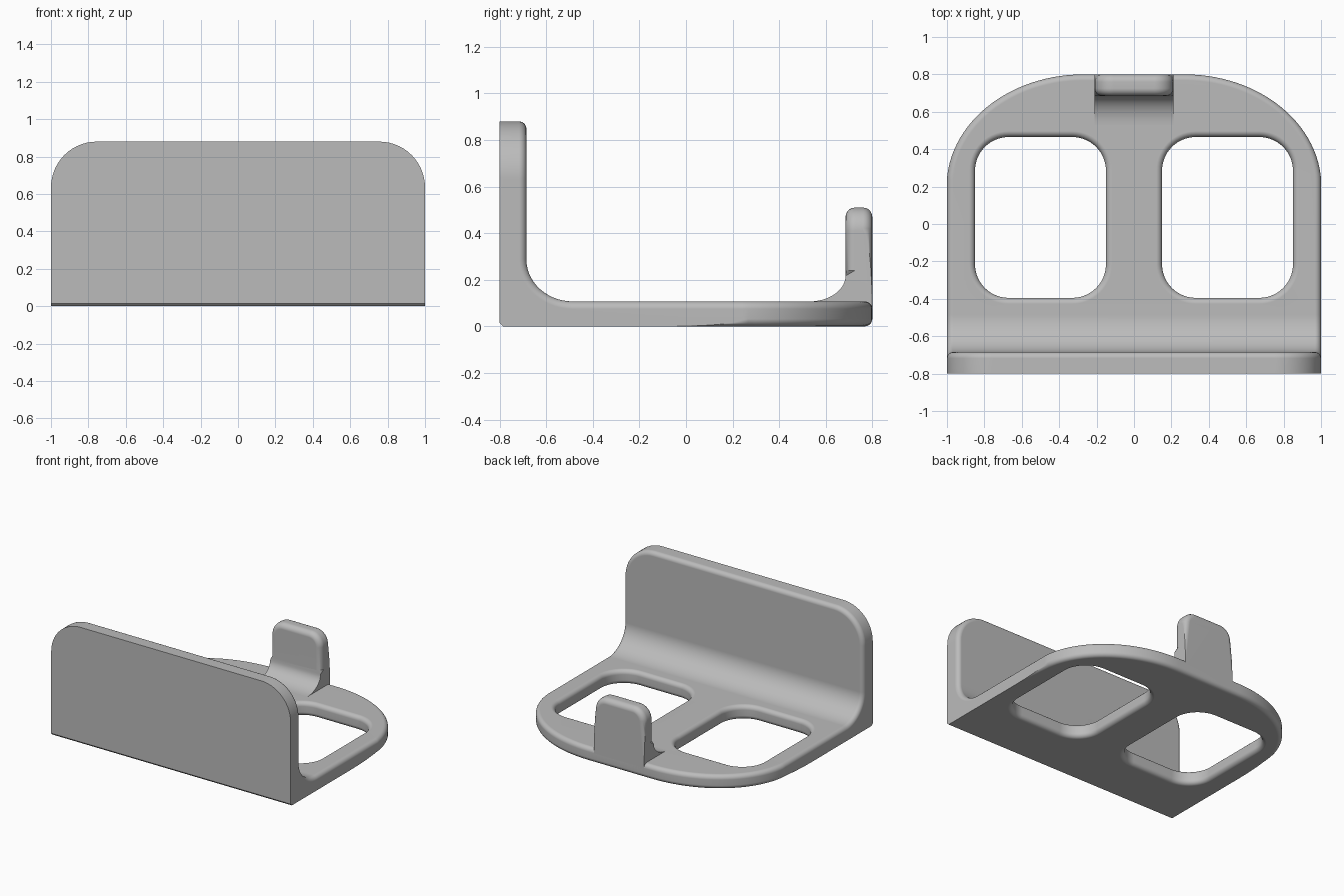
import bpy, bmesh, math
from mathutils import Vector

cube = bpy.data.objects.get("Cube")
if cube:
    bpy.data.objects.remove(cube, do_unlink=True)

grey = bpy.data.materials.new("plain grey")
grey.use_nodes = True
GREY = (0.5, 0.5, 0.5, 1)
grey.diffuse_color = GREY
grey.node_tree.nodes["Principled BSDF"].inputs["Base Color"].default_value = GREY


def arc(cx, cy, rx, ry, start, end, n=14):
    """Points along an elliptical arc, angles in degrees."""
    steps = [math.radians(start + (end - start) * i / n) for i in range(n + 1)]
    return [(cx + rx * math.cos(t), cy + ry * math.sin(t)) for t in steps]


def mirrored(half):
    """Close a right-hand half outline with its mirror image."""
    return half + [(-x, y) for x, y in reversed(half)]


def prism(name, outline, axis, low, high):
    """Extrude a flat outline along x, y or z."""
    place = {"x": lambda a, b, d: (d, a, b),
             "y": lambda a, b, d: (a, d, b),
             "z": lambda a, b, d: (a, b, d)}[axis]
    bm = bmesh.new()
    face = bm.faces.new([bm.verts.new(place(a, b, low)) for a, b in outline])
    ext = bmesh.ops.extrude_face_region(bm, geom=[face])
    verts = [g for g in ext["geom"] if isinstance(g, bmesh.types.BMVert)]
    bmesh.ops.translate(bm, verts=verts, vec=Vector(place(0, 0, high - low)))
    bmesh.ops.recalc_face_normals(bm, faces=bm.faces)
    mesh = bpy.data.meshes.new(name)
    bm.to_mesh(mesh)
    bm.free()
    mesh.materials.append(grey)
    obj = bpy.data.objects.new(name, mesh)
    bpy.context.collection.objects.link(obj)
    return obj


def carve(obj, cutters):
    """Apply (cutter, operation) booleans and remove the cutters."""
    for cutter, operation in cutters:
        mod = obj.modifiers.new("carve", "BOOLEAN")
        mod.object, mod.operation, mod.solver = cutter, operation, "EXACT"
    graph = bpy.context.evaluated_depsgraph_get()
    mesh = bpy.data.meshes.new_from_object(obj.evaluated_get(graph))
    obj.modifiers.clear()
    obj.data = mesh
    for cutter, _ in cutters:
        bpy.data.objects.remove(cutter, do_unlink=True)


def round_edges(obj, width, keep):
    """Round the sharp edges whose ends both satisfy keep, then smooth."""
    bm = bmesh.new()
    bm.from_mesh(obj.data)
    bmesh.ops.remove_doubles(bm, verts=bm.verts, dist=0.0005)
    edges = [e for e in bm.edges if len(e.link_faces) == 2
             and e.calc_face_angle(0) > math.radians(50)
             and all(keep(v.co) for v in e.verts)]
    bmesh.ops.bevel(bm, geom=edges, offset=width, offset_type="OFFSET",
                    segments=5, profile=0.5, affect="EDGES", clamp_overlap=False)
    bm.to_mesh(obj.data)
    bm.free()
    bpy.ops.object.select_all(action="DESELECT")
    obj.select_set(True)
    bpy.context.view_layer.objects.active = obj
    bpy.ops.object.shade_smooth_by_angle(angle=math.radians(35))
    normals = obj.modifiers.new("flat face normals", "WEIGHTED_NORMAL")
    normals.keep_sharp = True


# Bracket: L-shaped side profile with a filleted inner corner
profile = [(-0.8, 0.015), (-0.785, 0), (0.9, 0), (0.9, 0.107)]
profile += arc(-0.485, 0.287, 0.2, 0.18, 270, 180)
profile += [(-0.685, 1), (-0.8, 1)]
bracket = prism("bracket", profile, "x", -1.2, 1.2)

# Front wall outline, rounded at the top corners
wall = prism("wall_cutter", mirrored([(1, -0.2)] + arc(0.755, 0.635, 0.245, 0.245, 0, 90)),
             "y", -1, 1)

# Plan outline, with a broad rounded back
plan = prism("plan_cutter",
             mirrored([(1.3, -1), (1.3, 0.2)] + arc(0.27, 0.2, 0.732, 0.6, 0, 90, 28)),
             "z", -0.5, 1.5)

# Two rounded windows through the base
cuts = [(wall, "INTERSECT"), (plan, "INTERSECT")]
for side in (-1, 1):
    r = 0.18
    hole = []
    for cx, cy, a in ((0.67, 0.285, 0), (0.33, 0.285, 90), (0.33, -0.215, 180), (0.67, -0.215, 270)):
        hole += arc(cx, cy, r, r, a, a + 90)
    cutter = prism("window_cutter", [(side * x, y) for x, y in hole], "z", -0.5, 0.5)
    cuts.append((cutter, "DIFFERENCE"))
carve(bracket, cuts)
round_edges(bracket, 0.032, lambda co: co.y > -0.75)

# Back tab: upright with a curved foot, rounded at the top corners
foot = [(0.8, 0.06), (0.53, 0.06), (0.53, 0.107)]
foot += arc(0.53, 0.217, 0.155, 0.11, 270, 360)
foot += [(0.685, 0.24), (0.685, 0.7), (0.8, 0.7)]
tab = prism("back_tab", foot, "x", -0.5, 0.5)
tab_outline = prism("tab_cutter", mirrored([(0.21, -0.2)] + arc(0.11, 0.41, 0.1, 0.1, 0, 90)),
                    "y", 0, 1.5)
carve(tab, [(tab_outline, "INTERSECT")])
round_edges(tab, 0.04, lambda co: co.z > 0.23)
